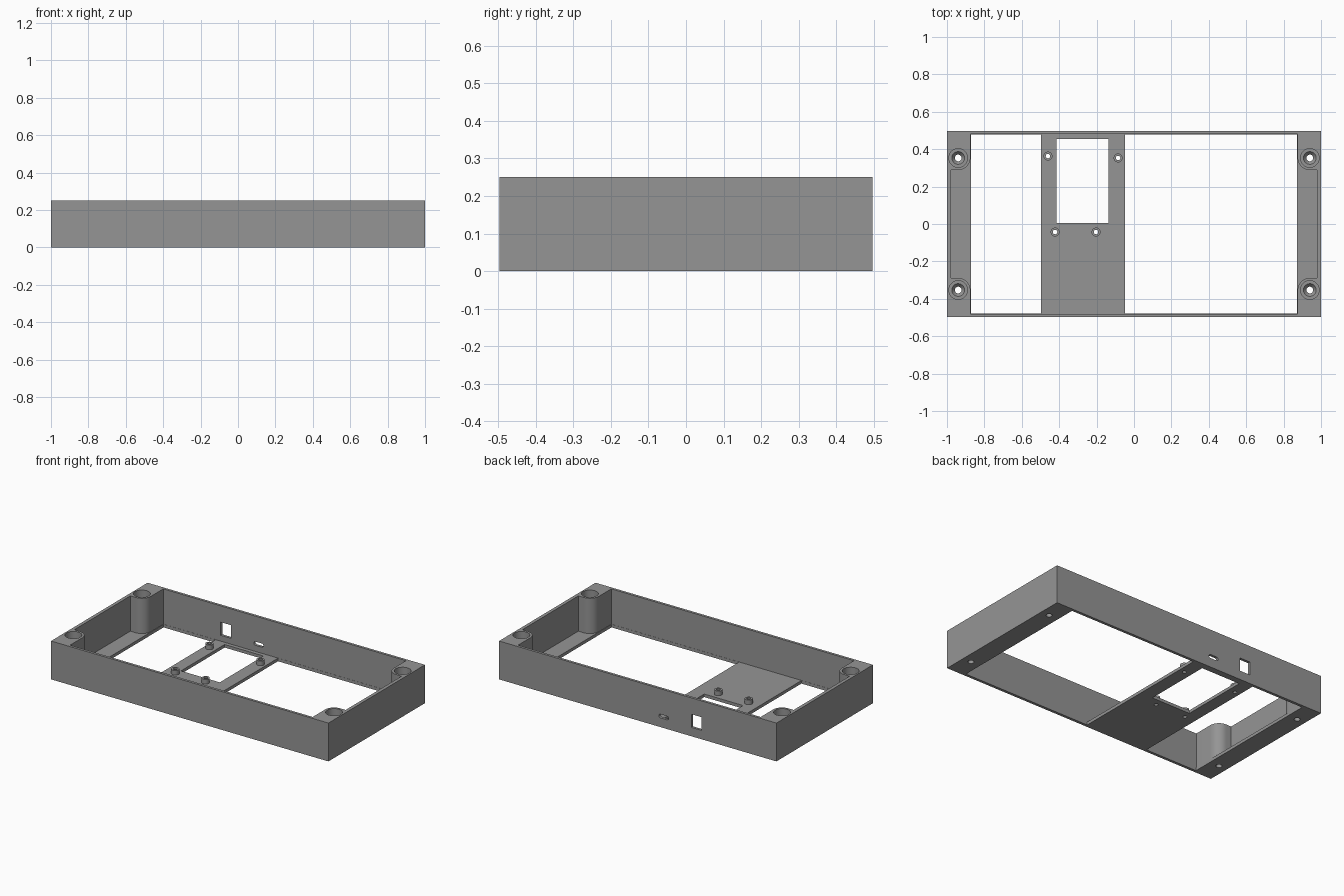
import bpy, bmesh, math

if "Cube" in bpy.data.objects:
    bpy.data.objects.remove(bpy.data.objects["Cube"])

grey = bpy.data.materials.new("mid_grey")
grey.diffuse_color = (0.3, 0.3, 0.3, 1)
grey.use_nodes = True
grey.node_tree.nodes["Principled BSDF"].inputs["Base Color"].default_value = grey.diffuse_color


def make(name, bm):
    bmesh.ops.recalc_face_normals(bm, faces=bm.faces)
    me = bpy.data.meshes.new(name)
    bm.to_mesh(me)
    bm.free()
    me.materials.append(grey)
    ob = bpy.data.objects.new(name, me)
    bpy.context.collection.objects.link(ob)
    return ob


def prism(name, pts, a, b, axis="z"):
    """Extrude a closed outline from a to b along z or y."""
    bm = bmesh.new()
    at = (lambda p, h: (p[0], p[1], h)) if axis == "z" else (lambda p, h: (p[0], h, p[1]))
    lo = [bm.verts.new(at(p, a)) for p in pts]
    hi = [bm.verts.new(at(p, b)) for p in pts]
    bm.faces.new(lo)
    bm.faces.new(hi)
    n = len(pts)
    for i in range(n):
        j = (i + 1) % n
        bm.faces.new((lo[i], lo[j], hi[j], hi[i]))
    return make(name, bm)


def rect(x0, x1, y0, y1):
    return [(x0, y0), (x1, y0), (x1, y1), (x0, y1)]


def lathe(name, cx, cy, profile, n=40):
    """Solid of revolution from (radius, z) pairs, capped at both ends."""
    bm = bmesh.new()
    rings = [[bm.verts.new((cx + r * math.cos(2 * math.pi * i / n),
                            cy + r * math.sin(2 * math.pi * i / n), z))
              for i in range(n)] for r, z in profile]
    bm.faces.new(rings[0])
    bm.faces.new(rings[-1])
    for a, b in zip(rings, rings[1:]):
        for i in range(n):
            j = (i + 1) % n
            bm.faces.new((a[i], a[j], b[j], b[i]))
    return make(name, bm)


def combine(target, other, op):
    mod = target.modifiers.new(op.lower(), "BOOLEAN")
    mod.operation, mod.solver, mod.object = op, "EXACT", other
    bpy.context.view_layer.objects.active = target
    bpy.ops.object.modifier_apply(modifier=mod.name)
    bpy.data.objects.remove(other, do_unlink=True)


W, D, H, FLOOR = 1.0, 0.497, 0.25, 0.02
BX, BY, BR = 0.94, 0.353, 0.065       # corner boss centre and radius

# Outer block of the case
case = prism("case_frame", rect(-W, W, -D, D), 0, H)

# Cavity outline: one corner with a rounded boss, mirrored to all four
corner = [(0.978, BY - BR)]
for i in range(13):
    t = math.radians(270 - 90 * i / 12)
    corner.append((BX + BR * math.cos(t), BY + BR * math.sin(t)))
corner.append((BX - BR, 0.48))
outline = (corner + [(-x, y) for x, y in reversed(corner)]
           + [(-x, -y) for x, y in corner] + [(x, -y) for x, y in reversed(corner)])
combine(case, prism("cavity", outline, FLOOR, 0.4), "DIFFERENCE")

# Floor openings leave the end strips and the mounting tray
for x0, x1, y0, y1 in ((-0.872, -0.497, -0.479, 0.479),
                       (-0.047, 0.872, -0.479, 0.479),
                       (-0.415, -0.135, 0.005, 0.455)):
    combine(case, prism("opening", rect(x0, x1, y0, y1), -0.1, FLOOR + 0.002), "DIFFERENCE")

# Counterbored screw holes in the corner bosses
for sx in (-1, 1):
    for sy in (-1, 1):
        bore = [(0.018, -0.1), (0.018, 0.02), (0.034, 0.04), (0.05, 0.0401), (0.05, 0.4)]
        combine(case, lathe("bore", sx * BX, sy * BY, bore), "DIFFERENCE")

# Drilled standoffs on the tray
for x, y in ((-0.46, 0.363), (-0.085, 0.353), (-0.422, -0.043), (-0.203, -0.043)):
    combine(case, lathe("standoff", x, y, [(0.024, 0.01), (0.024, 0.05)], 28), "UNION")
    combine(case, lathe("drill", x, y, [(0.012, -0.1), (0.012, 0.2)], 20), "DIFFERENCE")

# Back wall ports: upright socket and small rounded slot
combine(case, prism("socket_cut", rect(-0.461, -0.386, 0.058, 0.144), 0.46, 0.6, "y"), "DIFFERENCE")
slot = []
for cx, start in ((-0.164, -90), (-0.21, 90)):
    for i in range(9):
        t = math.radians(start + 180 * i / 8)
        slot.append((cx + 0.012 * math.cos(t), 0.072 + 0.012 * math.sin(t)))
combine(case, prism("slot_cut", slot, 0.46, 0.6, "y"), "DIFFERENCE")

# Smooth the round parts, keep the edges sharp
bpy.ops.object.select_all(action="DESELECT")
case.select_set(True)
bpy.context.view_layer.objects.active = case
bpy.ops.object.shade_smooth_by_angle(angle=math.radians(30))
